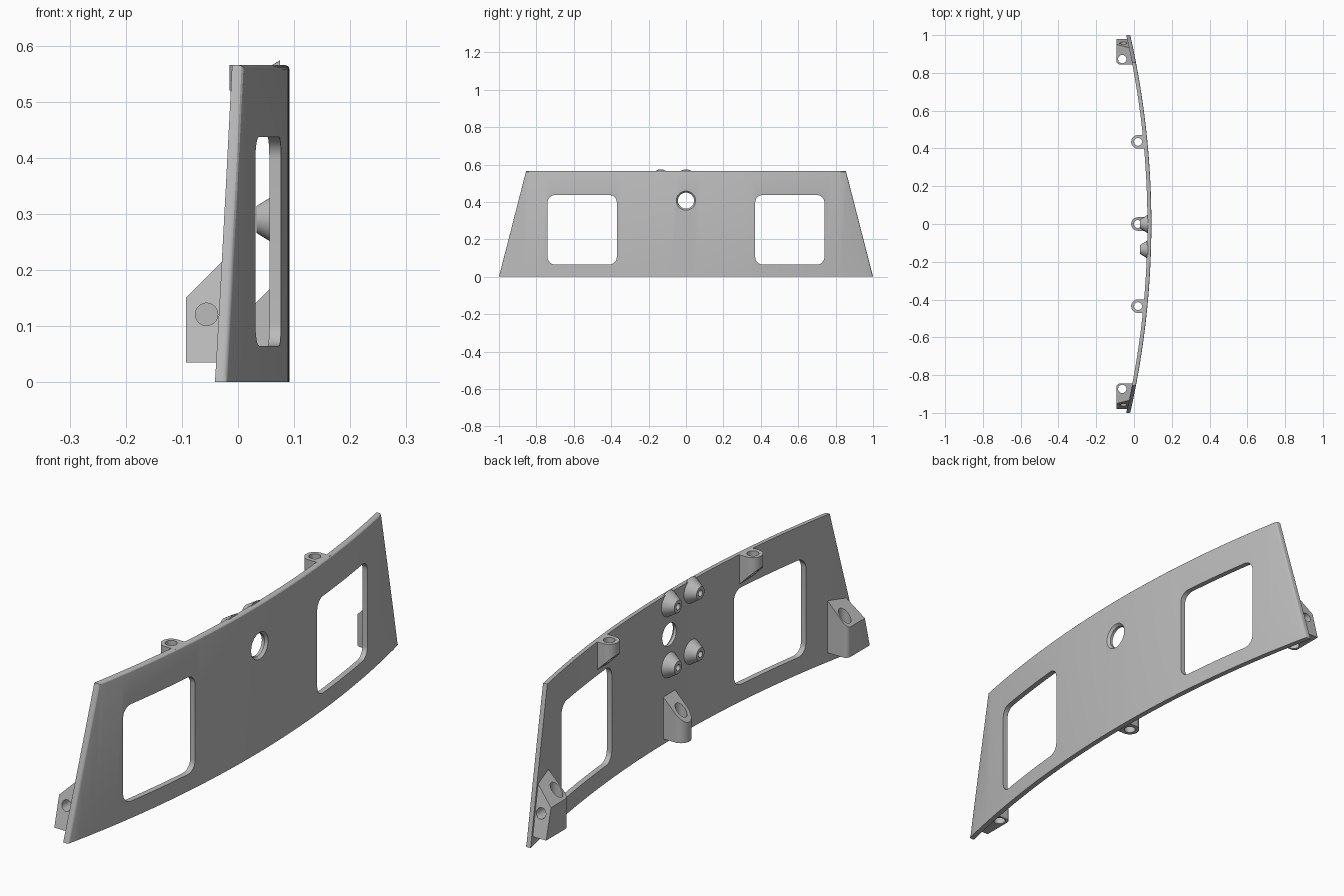
import bpy, bmesh, math
from mathutils import Vector

if "Cube" in bpy.data.objects:
    bpy.data.objects.remove(bpy.data.objects["Cube"])

H, R, X0, T = 0.565, 4.52, 0.092, 0.021   # height, arc radius, outermost x, thickness
SLOPE = 0.145 / H                         # inward lean of the panel ends

grey = bpy.data.materials.new("mid_grey")
grey.diffuse_color = (0.5, 0.5, 0.5, 1)
grey.use_nodes = True
grey.node_tree.nodes["Principled BSDF"].inputs["Base Color"].default_value = grey.diffuse_color


def outer_x(y):
    return X0 - R + math.sqrt(R * R - y * y)


def make(name, bm):
    bmesh.ops.recalc_face_normals(bm, faces=bm.faces)
    me = bpy.data.meshes.new(name)
    bm.to_mesh(me)
    bm.free()
    me.materials.append(grey)
    ob = bpy.data.objects.new(name, me)
    bpy.context.collection.objects.link(ob)
    return ob


def prism(pts, vec):
    """Extrude a closed outline of 3D points along vec."""
    bm = bmesh.new()
    f = bm.faces.new([bm.verts.new(p) for p in pts])
    g = bmesh.ops.extrude_face_region(bm, geom=[f])
    bmesh.ops.translate(bm, vec=vec, verts=[v for v in g["geom"] if isinstance(v, bmesh.types.BMVert)])
    bmesh.ops.recalc_face_normals(bm, faces=bm.faces)
    return bm


def slice_off(bm, co, no):
    """Remove everything on the normal side of a plane and cap the cut."""
    g = bmesh.ops.bisect_plane(bm, geom=bm.verts[:] + bm.edges[:] + bm.faces[:],
                               plane_co=co, plane_no=no, clear_outer=True)
    edges = [e for e in g["geom_cut"] if isinstance(e, bmesh.types.BMEdge)]
    bmesh.ops.edgeloop_fill(bm, edges=edges)


def lathe(origin, axis, profile, n=40):
    """Solid of revolution: profile is (distance along axis, radius)."""
    bm = bmesh.new()
    q = Vector((0, 0, 1)).rotation_difference(Vector(axis))
    rings = []
    for d, r in profile:
        rings.append([bm.verts.new(Vector(origin) + q @ Vector(
            (r * math.cos(2 * math.pi * i / n), r * math.sin(2 * math.pi * i / n), d))) for i in range(n)])
    for a, b in zip(rings, rings[1:]):
        for i in range(n):
            bm.faces.new((a[i], a[(i + 1) % n], b[(i + 1) % n], b[i]))
    bm.faces.new(rings[0])
    bm.faces.new(rings[-1])
    return bm


def cut(ob, bm):
    c = make("cutter", bm)
    c.hide_render = True
    m = ob.modifiers.new("cut", "BOOLEAN")
    m.operation, m.solver, m.object = "DIFFERENCE", "EXACT", c
    bpy.context.view_layer.objects.active = ob
    bpy.ops.object.modifier_apply(modifier=m.name)
    bpy.data.objects.remove(c)


def smooth(ob):
    bpy.ops.object.select_all(action="DESELECT")
    ob.select_set(True)
    bpy.context.view_layer.objects.active = ob
    bpy.ops.object.shade_smooth_by_angle(angle=math.radians(25))


# Curved panel with leaning ends and softened outer top and end edges
N = 48
ys = [-1.04 + 2.08 * i / N for i in range(N + 1)]
plan = [(outer_x(y), y, 0) for y in ys] + [(outer_x(y) - T, y, 0) for y in reversed(ys)]
bm = prism(plan, (0, 0, H))
for s in (-1, 1):
    slice_off(bm, (0, s, 0), (0, s, SLOPE))
bmesh.ops.recalc_face_normals(bm, faces=bm.faces)
on_face = lambda v: abs(v.co.x - outer_x(v.co.y)) < 0.002
at_end = lambda v: abs(abs(v.co.y) - (1 - SLOPE * v.co.z)) < 1e-4
soft = [e for e in bm.edges if all(on_face(v) for v in e.verts)
        and (all(v.co.z > H - 1e-4 for v in e.verts) or all(at_end(v) for v in e.verts))]
bmesh.ops.bevel(bm, geom=soft, offset=0.008, segments=3, profile=0.5, affect="EDGES")
panel = make("panel", bm)

# Two rounded windows
for s in (-1, 1):
    outline = []
    for k, (cy, cz) in enumerate(((0.7, 0.397), (0.41, 0.397), (0.41, 0.105), (0.7, 0.105))):
        for i in range(9):
            a = math.pi / 2 * (k + i / 8)
            outline.append((-0.2, s * (cy + 0.04 * math.cos(a)), cz + 0.04 * math.sin(a)))
    cut(panel, prism(outline, (0.5, 0, 0)))

# Round centre hole with a countersunk rim
cut(panel, lathe((0, 0, 0.407), (1, 0, 0), [(0, 0.043), (0.082, 0.043), (0.096, 0.055)], 48))
smooth(panel)


# Lugs: rounded tabs on the rear with a vertical screw hole
def lug(name, y, x_wall, z0, z1, co, no):
    arc = [math.pi / 2 + math.pi * i / 20 for i in range(21)]
    pts = [(x_wall, y - 0.036, z0), (x_wall, y + 0.036, z0)]
    pts += [(0.021 + 0.036 * math.cos(a), y + 0.036 * math.sin(a), z0) for a in arc]
    b = prism(pts, (0, 0, z1 - z0))
    slice_off(b, co, no)
    ob = make(name, b)
    cut(ob, lathe((0.021, y, -0.1), (0, 0, 1), [(0, 0.021), (0.9, 0.021)], 32))
    smooth(ob)


for s, n in ((-1, "right"), (1, "left")):
    lug("upper_lug_" + n, s * 0.435, 0.062, 0.42, H, (-0.015, 0, 0.52), (-1, 0, -1))
lug("lower_lug", 0, 0.082, 0.02, 0.25, (0, 0, 0.11), (-1, 0, 1))

# Conical standoffs around the centre hole
for i, y in enumerate((0, -0.135)):
    for j, z in enumerate((0.29, 0.524)):
        ob = make(f"standoff_{i}{j}", lathe((0.033, y, z), (1, 0, 0), [(0, 0.024), (0.042, 0.05)]))
        cut(ob, lathe((0, y, z), (1, 0, 0), [(0, 0.012), (0.06, 0.012)], 24))
        smooth(ob)

# End brackets with sloped top, vertical hole and side hole
for s, n in ((-1, "right"), (1, "left")):
    r = 0.018
    pts = [(0.003, 0.845), (-0.03, 1.0), (-0.093, 1.0)]
    for i in range(7):
        a = math.pi + math.pi / 2 * i / 6
        pts.append((-0.093 + r + r * math.cos(a), 0.845 + r + r * math.sin(a)))
    b = prism([(x, s * y, 0.035) for x, y in pts], (0, 0, 0.25))
    slice_off(b, (-0.093, 0, 0.15), (-1, 0, 1))
    slice_off(b, (0, s * 0.989, 0), (0, s, SLOPE))
    ob = make("end_bracket_" + n, b)
    cut(ob, lathe((-0.062, s * 0.873, 0), (0, 0, 1), [(0, 0.022), (0.4, 0.022)], 32))
    cut(ob, lathe((-0.056, s * 1.1, 0.121), (0, -s, 0), [(0, 0.02), (0.2, 0.02)], 32))
    smooth(ob)
